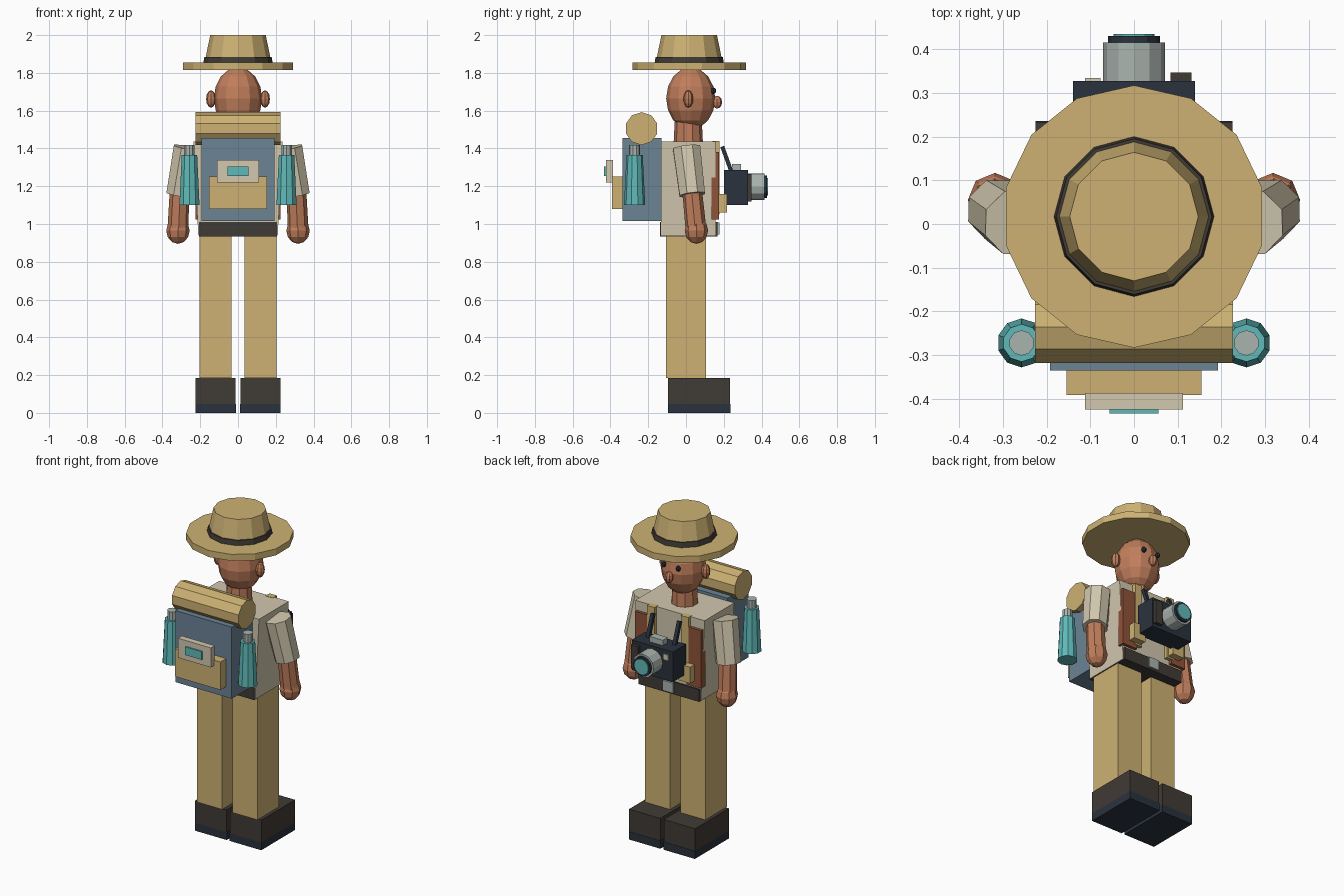
import bpy, bmesh, math
from mathutils import Vector, Matrix

if "Cube" in bpy.data.objects:
    bpy.data.objects.remove(bpy.data.objects["Cube"])

def mat(name, r, g, b):
    m = bpy.data.materials.new(name)
    m.diffuse_color = (r ** 2.2, g ** 2.2, b ** 2.2, 1)
    m.use_nodes = True
    m.node_tree.nodes["Principled BSDF"].inputs["Base Color"].default_value = m.diffuse_color
    return m

TAN = mat("canvas_tan", .80, .69, .45)
SKIN = mat("skin", .75, .49, .36)
SHIRT = mat("shirt_cream", .82, .78, .68)
SLATE = mat("slate_blue", .42, .51, .58)
DARK = mat("dark_brown", .26, .24, .22)
NAVY = mat("navy_black", .18, .21, .25)
TEAL = mat("teal", .38, .72, .72)
LEATHER = mat("leather", .56, .33, .23)
GREY = mat("metal_grey", .66, .70, .68)

def finish(name, bm, m):
    bmesh.ops.recalc_face_normals(bm, faces=bm.faces)
    me = bpy.data.meshes.new(name)
    bm.to_mesh(me)
    bm.free()
    me.materials.append(m)
    ob = bpy.data.objects.new(name, me)
    bpy.context.collection.objects.link(ob)
    return ob

def box(name, x, y, z, m, taper=1.0):
    """Box from (min, max) ranges; taper scales the bottom width."""
    bm = bmesh.new()
    bmesh.ops.create_cube(bm, size=1)
    for v in bm.verts:
        s = taper if v.co.z < 0 else 1
        v.co = [(r[0] + r[1]) / 2 + c * (r[1] - r[0]) * k
                for r, c, k in zip((x, y, z), v.co, (s, 1, 1))]
    return finish(name, bm, m)

def cone(name, a, b, r1, r2, n, m, spin=0.0):
    """Tapered n-sided cylinder from point a to point b."""
    a, b = Vector(a), Vector(b)
    d = b - a
    bm = bmesh.new()
    M = (Matrix.Translation((a + b) / 2) @ Vector((0, 0, 1)).rotation_difference(d).to_matrix().to_4x4()
         @ Matrix.Rotation(spin, 4, 'Z'))
    bmesh.ops.create_cone(bm, cap_ends=True, segments=n, radius1=r1, radius2=r2,
                          depth=d.length, matrix=M)
    return finish(name, bm, m)

def ball(name, c, r, u, v, m):
    bm = bmesh.new()
    bmesh.ops.create_uvsphere(bm, u_segments=u, v_segments=v, radius=1,
                              matrix=Matrix.Translation(c) @ Matrix.Diagonal((*r, 1)))
    return finish(name, bm, m)

# paired parts
for s, side in ((1, "right"), (-1, "left")):
    def X(a, b):
        return (min(s * a, s * b), max(s * a, s * b))
    # legs and boots
    box(f"sole_{side}", X(.01, .225), (-.095, .235), (0, .048), NAVY)
    box(f"boot_{side}", X(.012, .225), (-.095, .233), (.048, .185), DARK)
    box(f"leg_{side}", X(.035, .205), (-.105, .105), (.185, .94), TAN)
    # arms
    cone(f"sleeve_{side}", (s * .268, .003, 1.405), (s * .312, .033, 1.155), .078, .073, 8, SHIRT)
    cone(f"forearm_{side}", (s * .308, .03, 1.20), (s * .318, .052, .98), .052, .055, 8, SKIN)
    ball(f"hand_{side}", (s * .318, .055, .965), (.062, .062, .07), 8, 6, SKIN)
    # vest panels, straps and pockets on the chest
    box(f"vest_panel_{side}", X(.125, .226), (.135, .175), (1.025, 1.38), LEATHER)
    box(f"shoulder_strap_{side}", X(.09, .14), (.14, .178), (1.05, 1.44), TAN)
    box(f"chest_pocket_{side}", X(.10, .18), (.17, .217), (1.06, 1.16), TAN)
    cone(f"camera_strap_{side}", (s * .09, .192, 1.41), (s * .09, .25, 1.25), .015, .015, 4, NAVY, math.pi / 4)
    # face
    ball(f"ear_{side}", (s * .143, .012, 1.662), (.026, .026, .046), 8, 6, SKIN)
    ball(f"eye_{side}", (s * .05, .146, 1.705), (.014, .014, .017), 8, 6, NAVY)
    # water bottles beside the pack
    cone(f"bottle_{side}", (s * .257, -.272, 1.10), (s * .257, -.272, 1.365), .056, .043, 10, TEAL)
    cone(f"bottle_cap_{side}", (s * .257, -.272, 1.36), (s * .257, -.272, 1.417), .029, .029, 10, GREY)

# torso and belt
box("torso", (-.236, .236), (-.133, .156), (.938, 1.438), SHIRT, taper=.89)
box("belt", (-.207, .207), (-.138, .167), (.935, 1.01), DARK)
box("belt_buckle", (-.035, .035), (.16, .177), (.945, 1.008), GREY)

# neck and head
cone("neck", (0, .012, 1.42), (0, .012, 1.54), .078, .072, 10, SKIN)
ball("head", (0, .025, 1.665), (.128, .13, .165), 12, 8, SKIN)
ball("nose", (0, .165, 1.645), (.024, .026, .034), 8, 6, SKIN)

# hat; spin puts a corner on the x axis
HY = .017
cone("hat_brim", (0, HY, 1.815), (0, HY, 1.855), .30, .30, 14, TAN)
cone("hat_crown", (0, HY, 1.85), (0, HY, 2.0), .178, .147, 12, TAN)
cone("hat_band", (0, HY, 1.855), (0, HY, 1.885), .183, .178, 12, DARK)

# backpack
box("backpack", (-.192, .192), (-.335, -.13), (1.015, 1.455), SLATE)
box("pack_pocket", (-.154, .154), (-.391, -.33), (1.08, 1.252), TAN)
box("pack_patch", (-.112, .112), (-.424, -.386), (1.22, 1.34), SHIRT)
box("patch_inset", (-.056, .056), (-.433, -.42), (1.255, 1.305), TEAL)
cone("bedroll", (-.226, -.235, 1.505), (.226, -.235, 1.505), .087, .087, 10, TAN, math.pi / 10)

# camera on the chest
box("camera_body", (-.14, .14), (.20, .327), (1.10, 1.285), NAVY)
box("camera_grip", (.083, .132), (.32, .346), (1.12, 1.265), DARK)
box("camera_top", (-.045, .045), (.243, .29), (1.28, 1.318), GREY)
box("camera_window", (-.112, -.077), (.32, .334), (1.225, 1.26), SHIRT)
cone("lens_barrel", (0, .32, 1.197), (0, .415, 1.197), .071, .071, 12, GREY)
cone("lens_ring", (0, .41, 1.197), (0, .43, 1.197), .059, .059, 12, NAVY)
cone("lens_glass", (0, .425, 1.197), (0, .434, 1.197), .047, .047, 12, TEAL)
